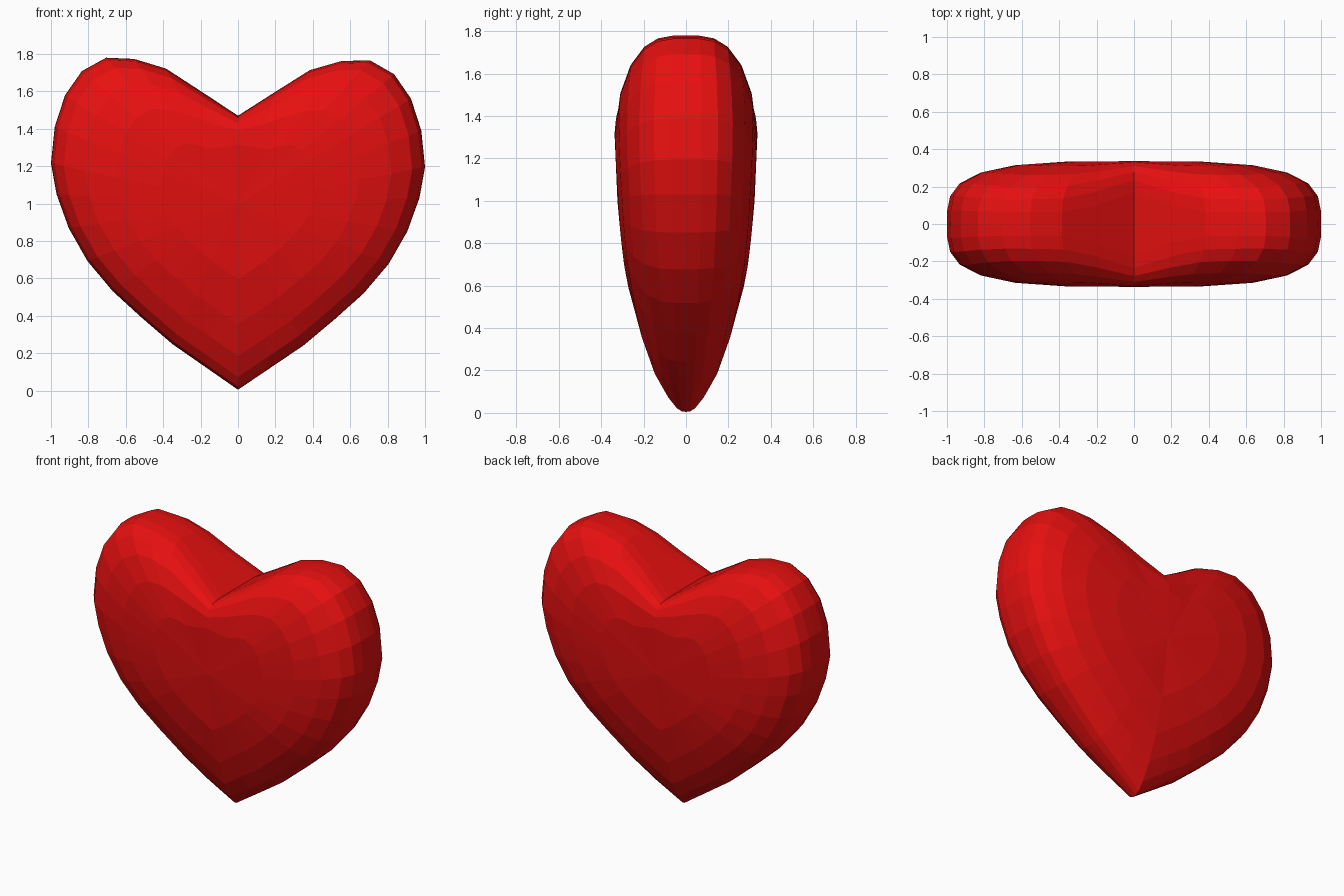
import bpy, bmesh
from math import sin, cos, radians

cube = bpy.data.objects.get("Cube")
if cube:
    bpy.data.objects.remove(cube, do_unlink=True)

CENTRE_Z = 1.0
# Half outline of the heart, notch to tip (x, z)
HALF = [(0, 1.47), (.2, 1.6), (.385, 1.718), (.555, 1.768), (.705, 1.773),
        (.835, 1.70), (.925, 1.57), (.98, 1.40), (1, 1.205), (.97, 1.04),
        (.905, .86), (.805, .685), (.67, .525), (.515, .385), (.35, .245),
        (.175, .125), (0, .005)]
# Half thickness by height (z, y)
THICK = [(0, .08), (.05, .117), (.15, .17), (.3, .21), (.5, .258), (.7, .296),
         (.85, .314), (1.2, .336), (1.4, .341), (1.6, .325), (1.8, .29)]
ANGLES = [0, 4, 14, 28, 45, 62, 78]


def thickness(z):
    for (z0, t0), (z1, t1) in zip(THICK, THICK[1:]):
        if z <= z1:
            return t0 + (t1 - t0) * max(0, z - z0) / (z1 - z0)
    return THICK[-1][1]


def squareness(x, z):
    # The notch keeps a straight crease; the rest of the rim is rounder
    if z > CENTRE_Z and abs(x) < .3:
        return 8 if x == 0 else 4.5
    return 3.5


outline = HALF + [(-x, z) for x, z in HALF[-2:0:-1]]
bm = bmesh.new()


def add_point(x, y, z):
    # The left lobe sits very slightly lower
    return bm.verts.new((x, y, z - .01 * x))


def add_ring(angle):
    ring = []
    for x, z in outline:
        n = squareness(x, z)
        s = cos(radians(abs(angle))) ** (2 / n)
        pz = CENTRE_Z + s * (z - CENTRE_Z)
        y = sin(radians(abs(angle))) ** (2 / n) * thickness(pz)
        ring.append(add_point(s * x, y if angle > 0 else -y, pz))
    return ring


# Concentric heart-shaped rings from front to back
rings = [add_ring(a) for a in [-a for a in ANGLES[:0:-1]] + ANGLES]
count = len(outline)
for a, b in zip(rings, rings[1:]):
    for i in range(count):
        j = (i + 1) % count
        bm.faces.new((a[i], a[j], b[j], b[i]))

# Close the front and back faces
for ring, side in ((rings[0], -1), (rings[-1], 1)):
    mid = add_point(0, side * thickness(CENTRE_Z), CENTRE_Z)
    for i in range(count):
        bm.faces.new((ring[i], ring[(i + 1) % count], mid))
bmesh.ops.recalc_face_normals(bm, faces=bm.faces)

mesh = bpy.data.meshes.new("heart")
bm.to_mesh(mesh)
bm.free()
heart = bpy.data.objects.new("heart", mesh)
bpy.context.collection.objects.link(heart)

# Red colour
red = bpy.data.materials.new("red")
red.use_nodes = True
colour = (.8, .005, .005, 1)
red.diffuse_color = colour
red.node_tree.nodes["Principled BSDF"].inputs["Base Color"].default_value = colour
mesh.materials.append(red)
